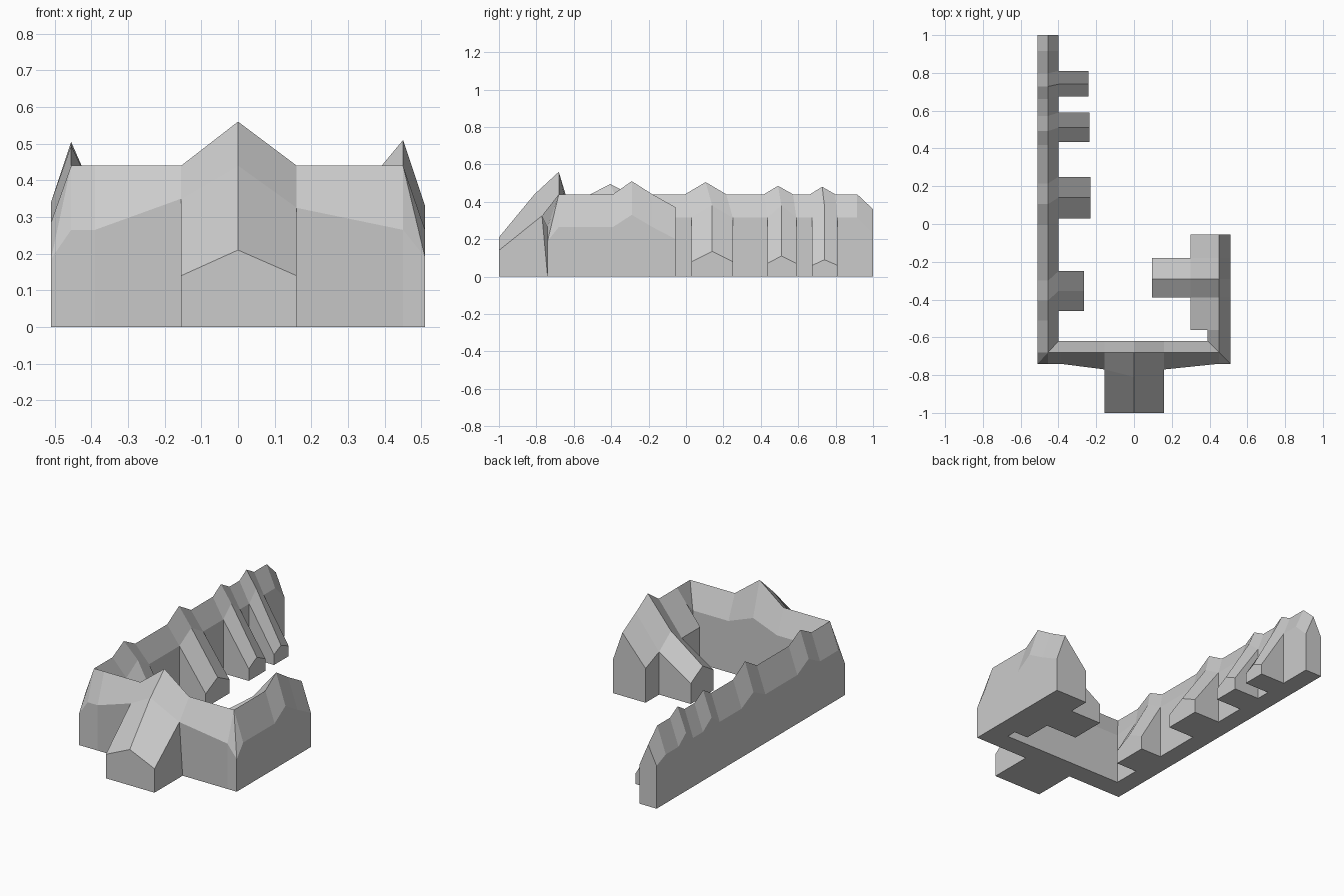
import bpy, bmesh

if "Cube" in bpy.data.objects:
    bpy.data.objects.remove(bpy.data.objects["Cube"])


def loft(name, sections):
    """Skin a row of matching cross-sections and cap both ends."""
    bm = bmesh.new()
    rings = [[bm.verts.new(p) for p in s] for s in sections]
    n = len(rings[0])
    for a, b in zip(rings, rings[1:]):
        for i in range(n):
            j = (i + 1) % n
            bm.faces.new((a[i], a[j], b[j], b[i]))
    bm.faces.new(rings[0])
    bm.faces.new(rings[-1])
    bmesh.ops.remove_doubles(bm, verts=bm.verts, dist=0.0005)
    bmesh.ops.dissolve_degenerate(bm, edges=bm.edges, dist=0.0005)
    bmesh.ops.recalc_face_normals(bm, faces=bm.faces)
    me = bpy.data.meshes.new(name)
    bm.to_mesh(me)
    bm.free()
    ob = bpy.data.objects.new(name, me)
    bpy.context.collection.objects.link(ob)
    return ob


def section(outer, ridge, inner, base=None):
    """Wall base, eave, ridge, eave, wall base."""
    ob = base or outer[:2]
    return [(*ob[:2], 0), outer, ridge, inner, (*inner[:2], 0)]


def left(y, zo, zr, zi, shift=0):
    return section((-.51, y - shift, zo), (-.455, y - shift, zr), (-.40, y, zi))


def right(y, zo, zr, xi, zi):
    return section((.51, y, zo), (.45, y, zr), (xi, y, zi))


def front(x, yo, zo, zr, zi):
    return section((x, yo, zo), (x, -.68, zr), (x, -.62, zi), (x, -.74))


# Courtyard projections of the left wing:
# y start, peak, end, ridge shift, ridge height, end x, end eave, end peak
bays = [
    (.675, .74, .81, .012, .48, -.24, .06, .09),
    (.435, .51, .59, .018, .485, -.235, .07, .11),
    (.03, .14, .25, .035, .505, -.23, .08, .135),
    (-.46, -.355, -.25, .05, .495, -.265, .08, .135),
]

# Left wing, back end to front corner
path = [left(1, .25, .36, .23), left(.915, .285, .44, .315)]
for a, c, b, s, zr, *_ in bays:
    path += [left(b, .285, .44, .315, s), left(c, .34, zr, .38, s),
             left(a, .285, .44, .315, s)]

# Left hipped corner
rl, il = (-.455, -.68, .44), (-.40, -.62, .30)
path += [section((-.51, -.68, .285), rl, il), section((-.51, -.74, .185), rl, il),
         section((-.455, -.74, .265), rl, il)]

# Front range rising to the central gable
path += [front(-.39, -.74, .265, .44, .30), front(-.155, -.77, .35, .44, .30),
         front(0, -.81, .44, .56, .36), front(.16, -.77, .325, .44, .30)]

# Right hipped corner
rr, ir = (.45, -.68, .44), (.39, -.62, .30)
path += [section((.45, -.74, .265), rr, ir), section((.51, -.74, .19), rr, ir),
         section((.51, -.68, .265), rr, ir)]

# Right wing with its wider courtyard side
path += [right(-.56, .265, .44, .39, .364), right(-.56, .265, .44, .30, .25),
         right(-.39, .265, .44, .30, .25), right(-.29, .33, .51, .30, .33),
         right(-.18, .265, .44, .30, .25), right(-.055, .20, .37, .30, .20)]
loft("main_wings", path)


def gable(name, frames):
    """Sloping gabled block; each frame is (point maker, depth, eave, peak...)."""
    return loft(name, frames)


def side_bay(name, y, x_in, e_in, p_in, x_out, e_out, p_out):
    a, c, b = y
    rows = [[(x, a, 0), (x, a, e), (x, c, p), (x, b, e), (x, b, 0)]
            for x, e, p in ((x_in, e_in, p_in), (x_out, e_out, p_out))]
    return loft(name, rows)


# Projections into the courtyard
for i, (a, c, b, s, zr, x, e, p) in enumerate(bays):
    side_bay(f"left_bay_{i + 1}", (a, c, b), -.40, .315, .38, x, e, p)
side_bay("right_bay", (-.39, -.29, -.18), .30, .25, .33, .095, .12, .18)

# Entrance block with a long sloping gabled roof
loft("front_entrance", [
    [(-.155, -1, 0), (-.155, -1, .14), (0, -1, .21), (.16, -1, .14), (.16, -1, 0)],
    [(-.155, -.74, 0), (-.155, -.77, .35), (0, -.81, .44), (.16, -.77, .325),
     (.16, -.74, 0)],
])
